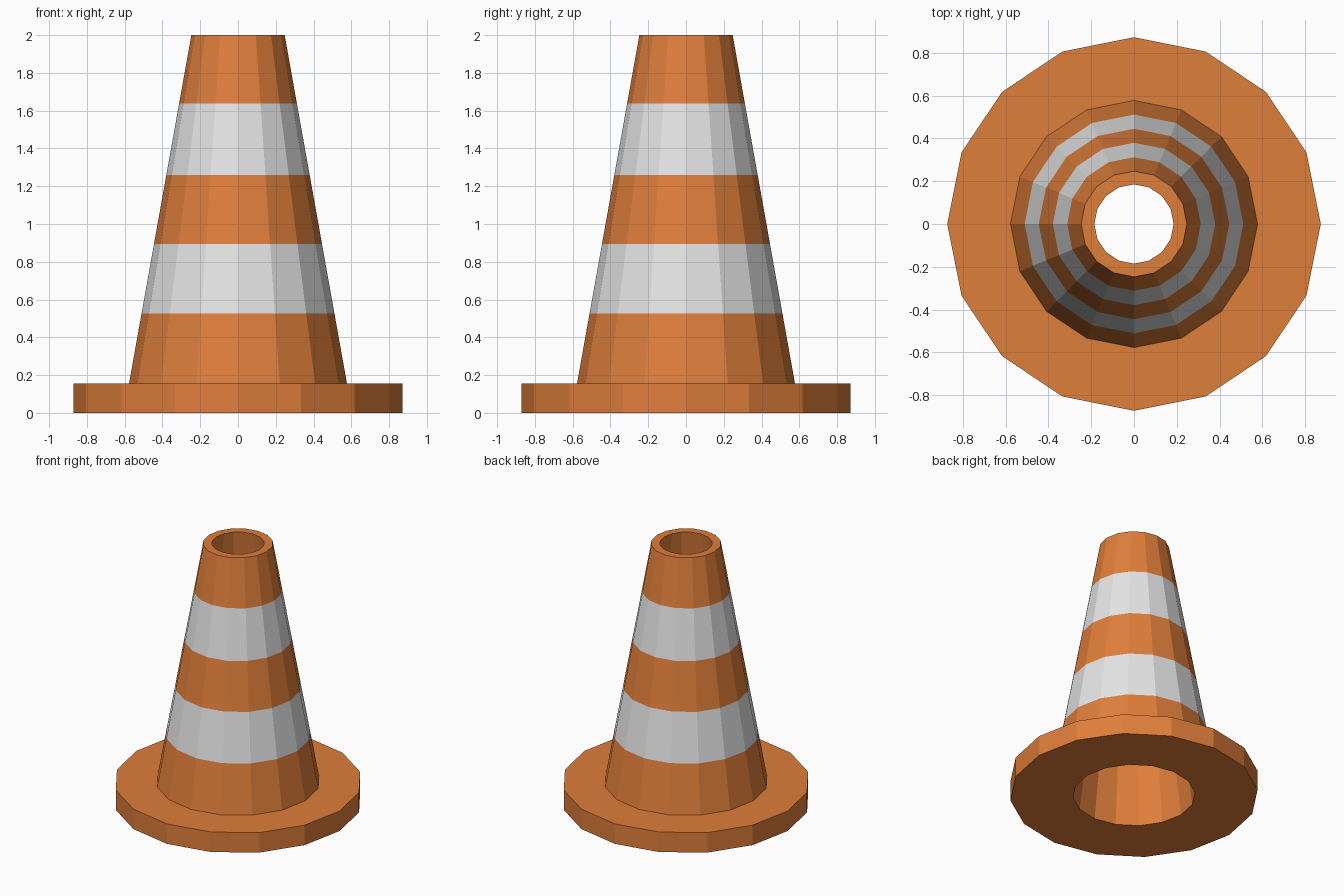
import bpy, bmesh, math

if "Cube" in bpy.data.objects:
    bpy.data.objects.remove(bpy.data.objects["Cube"])

SIDES = 16


def material(name, rgb):
    m = bpy.data.materials.new(name)
    m.diffuse_color = (*rgb, 1)
    m.use_nodes = True
    m.node_tree.nodes["Principled BSDF"].inputs["Base Color"].default_value = m.diffuse_color
    return m


orange = material("orange", (0.74, 0.21, 0.043))
white = material("white", (0.78, 0.78, 0.78))


def lathe(name, profile, mats, white_spans=()):
    """Spin a closed (radius, z) profile; the listed spans become white."""
    bm = bmesh.new()
    rings = []
    for r, z in profile:
        rings.append([bm.verts.new((r * math.cos(a), r * math.sin(a), z))
                      for a in (math.tau * i / SIDES for i in range(SIDES))])
    for k, low in enumerate(rings):
        high = rings[(k + 1) % len(rings)]
        for i in range(SIDES):
            j = (i + 1) % SIDES
            f = bm.faces.new((low[i], low[j], high[j], high[i]))
            f.material_index = int(k in white_spans)
    bmesh.ops.recalc_face_normals(bm, faces=bm.faces)
    mesh = bpy.data.meshes.new(name)
    bm.to_mesh(mesh)
    bm.free()
    for m in mats:
        mesh.materials.append(m)
    ob = bpy.data.objects.new(name, mesh)
    bpy.context.collection.objects.link(ob)
    return ob


BASE_TOP, TOP = 0.155, 2.0
R_LOW, R_HIGH = 0.577, 0.247      # outer wall radii
H_LOW, H_HIGH = 0.43, 0.185       # bore radii at floor and rim


def outer(z):
    return R_LOW + (R_HIGH - R_LOW) * (z - BASE_TOP) / (TOP - BASE_TOP)


# Whole cone: bore, flat foot, outer wall with two white bands, rim
band_edges = [BASE_TOP, 0.525, 0.895, 1.26, 1.637, TOP]
profile = [(H_LOW, 0), (0.872, 0), (0.872, BASE_TOP)]
profile += [(outer(z), z) for z in band_edges]
profile += [(H_HIGH, TOP)]
lathe("traffic_cone", profile, [orange, white], white_spans=(4, 6))
